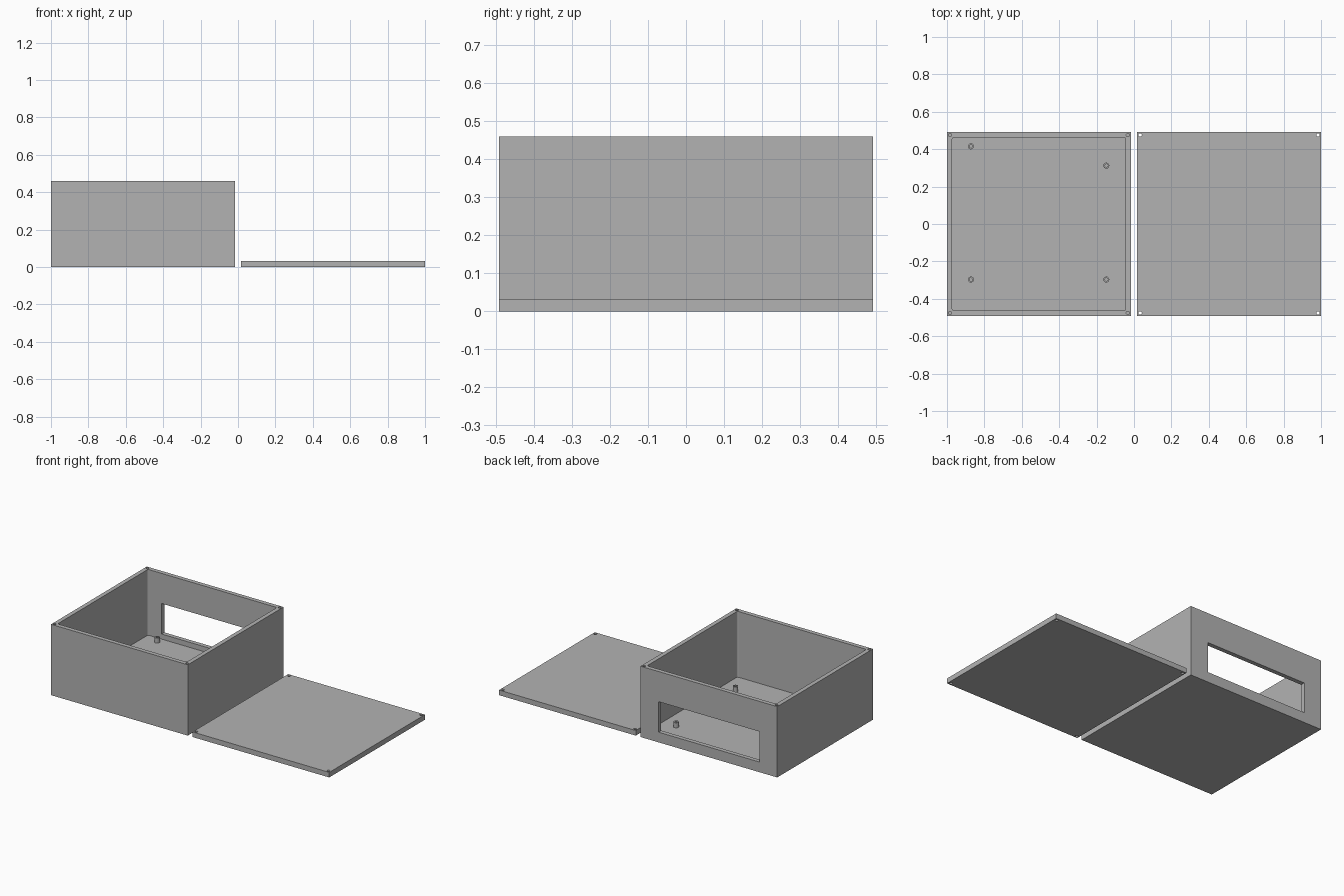
import bpy
import bmesh
from mathutils import Matrix, Vector

if "Cube" in bpy.data.objects:
    bpy.data.objects.remove(bpy.data.objects["Cube"], do_unlink=True)

grey = bpy.data.materials.new("plain grey")
grey.use_nodes = True
grey.diffuse_color = (0.45, 0.45, 0.45, 1)
grey.node_tree.nodes["Principled BSDF"].inputs["Base Color"].default_value = (0.45, 0.45, 0.45, 1)

# Main sizes
SIDE, HEIGHT, SHEET, WALL = 0.983, 0.46, 0.033, 0.028
HALF = SIDE / 2
BOX_X, LID_X = HALF - 1, 1 - HALF
HOLE_R, INSET = 0.009, 0.016


def finish(bm, name):
    bmesh.ops.recalc_face_normals(bm, faces=bm.faces)
    mesh = bpy.data.meshes.new(name)
    bm.to_mesh(mesh)
    bm.free()
    mesh.materials.append(grey)
    obj = bpy.data.objects.new(name, mesh)
    bpy.context.collection.objects.link(obj)
    return obj


def block(name, low, high, corner=0):
    low, high = Vector(low), Vector(high)
    bm = bmesh.new()
    bmesh.ops.create_cube(bm, size=1, matrix=Matrix.Translation((low + high) / 2)
                          @ Matrix.Diagonal((high - low).to_4d()))
    if corner:
        upright = [e for e in bm.edges
                   if abs(e.verts[0].co.z - e.verts[1].co.z) > 0.01]
        bmesh.ops.bevel(bm, geom=upright, offset=corner, segments=3,
                        profile=0.5, affect='EDGES')
    return finish(bm, name)


def pegs(name, points, radius, bottom, top):
    bm = bmesh.new()
    for x, y in points:
        bmesh.ops.create_cone(bm, cap_ends=True, segments=24, radius1=radius,
                              radius2=radius, depth=top - bottom,
                              matrix=Matrix.Translation((x, y, (bottom + top) / 2)))
    return finish(bm, name)


def cut(target, cutter):
    mod = target.modifiers.new(cutter.name, 'BOOLEAN')
    mod.operation, mod.solver, mod.object = 'DIFFERENCE', 'EXACT', cutter
    cutter.hide_render = True
    cutter.hide_set(True)
    cutter.display_type = 'WIRE'


def corners(cx):
    d = HALF - INSET
    return [(cx + sx * d, sy * d) for sx in (-1, 1) for sy in (-1, 1)]


# Open box with cavity, back window and blind screw holes in the rim
box = block("box_body", (BOX_X - HALF, -HALF, 0), (BOX_X + HALF, HALF, HEIGHT))
inner = HALF - WALL
cut(box, block("cavity_cutter", (BOX_X - inner, -inner, SHEET),
               (BOX_X + inner, inner, HEIGHT + 0.1), corner=0.01))
cut(box, block("window_cutter", (-0.874, HALF - 0.1, 2 * SHEET),
               (-0.146, HALF + 0.1, 0.264)))
cut(box, pegs("rim_hole_cutter", corners(BOX_X), HOLE_R, HEIGHT - 0.1, HEIGHT + 0.05))

# Flat lid with through holes
lid = block("lid", (LID_X - HALF, -HALF, 0), (LID_X + HALF, HALF, SHEET))
cut(lid, pegs("lid_hole_cutter", corners(LID_X), HOLE_R, -0.05, SHEET + 0.05))

# Hollow standoffs on the box floor
spots = [(-0.872, 0.415), (-0.148, 0.312), (-0.872, -0.297), (-0.148, -0.297)]
standoffs = pegs("standoffs", spots, 0.016, SHEET, 2 * SHEET)
cut(standoffs, pegs("standoff_hole_cutter", spots, 0.008, SHEET - 0.01, 2 * SHEET + 0.05))
